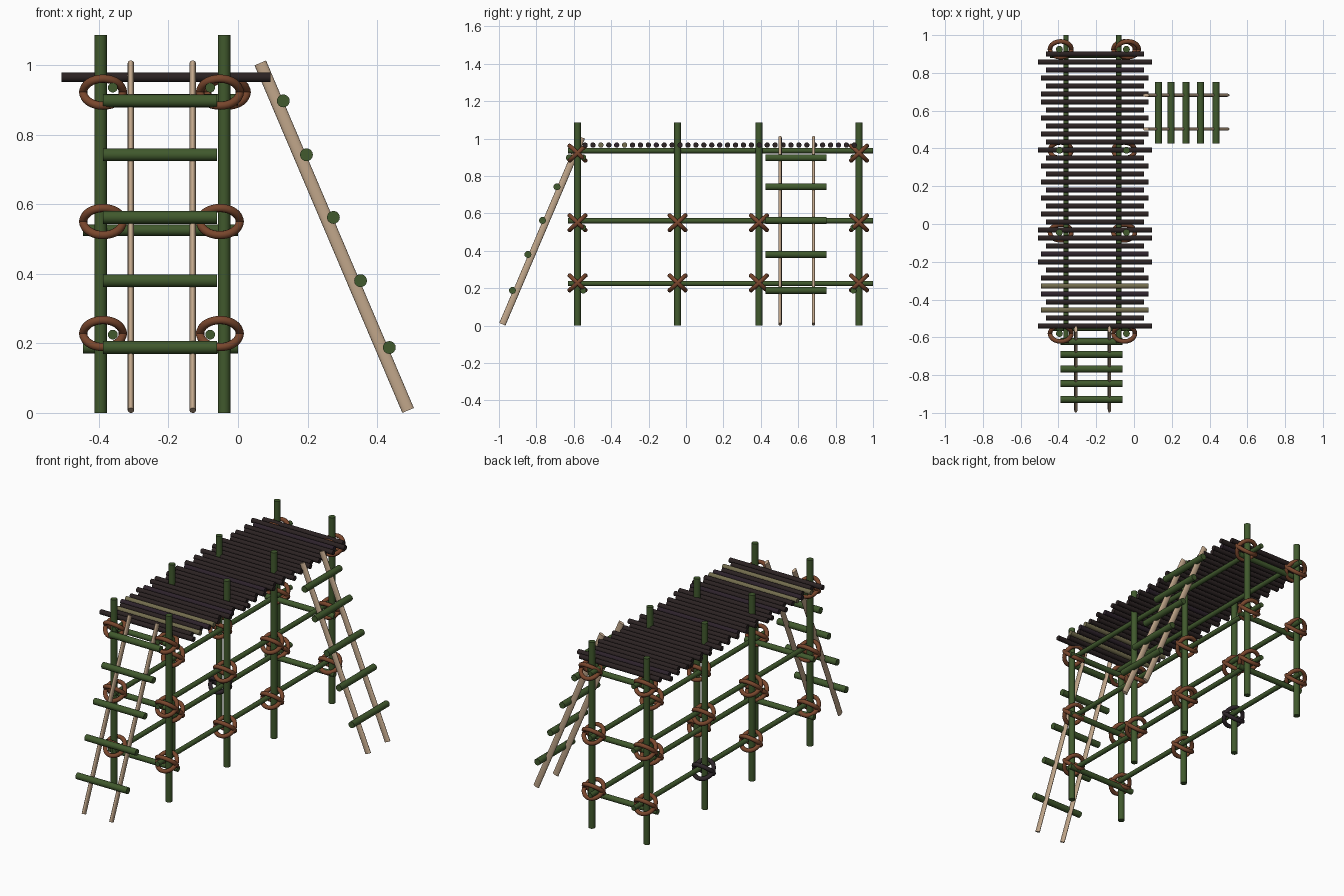
import bpy, math
from mathutils import Vector, Matrix

if "Cube" in bpy.data.objects:
    bpy.data.objects.remove(bpy.data.objects["Cube"])

def mat(name, rgb):
    m = bpy.data.materials.new(name)
    m.diffuse_color = (*rgb, 1)
    m.use_nodes = True
    m.node_tree.nodes["Principled BSDF"].inputs["Base Color"].default_value = m.diffuse_color
    return m

GREEN = mat("green_bamboo", (0.052, 0.100, 0.026))
DARK = mat("dark_wood", (0.024, 0.016, 0.016))
PLUM = mat("plum_wood", (0.026, 0.016, 0.024))
KHAKI = mat("dry_bamboo", (0.17, 0.15, 0.075))
ROPE = mat("brown_rope", (0.19, 0.062, 0.026))
BLACK_ROPE = mat("dark_rope", (0.026, 0.018, 0.022))
TAN = mat("tan_wood", (0.54, 0.39, 0.26))

def finish(name, m):
    o = bpy.context.object
    o.name = name
    o.data.materials.append(m)
    bpy.ops.object.shade_smooth_by_angle(angle=math.radians(40))
    return o

def pole(name, a, b, r, m, side=None, flat=1.0):
    """Round pole from a to b; flat squashes it along the 'side' direction."""
    a, b = Vector(a), Vector(b)
    d = b - a
    bpy.ops.mesh.primitive_cylinder_add(vertices=16, radius=r, depth=d.length)
    o = finish(name, m)
    z = d.normalized()
    x = Vector(side) if side else z.orthogonal().normalized()
    y = z.cross(x)
    rot = Matrix((x, y, z)).transposed().to_4x4()
    o.data.transform(Matrix.Translation((a + b) / 2) @ rot @ Matrix.Diagonal((flat, 1, 1, 1)))
    return o

def lashing(x, y, z, m=ROPE):
    """Two crossed rope rings."""
    for i, s in enumerate((1, -1)):
        bpy.ops.mesh.primitive_torus_add(
            major_radius=0.057, minor_radius=0.012, major_segments=32, minor_segments=10,
            location=(x, y, z), rotation=(s * math.radians(43), 0, 0))
        finish("rope_lashing", m)

POST_X = (-0.395, -0.04)
RAIL_X = (-0.36, -0.08)
ROPE_X = (-0.388, -0.052)
POST_Y = (-0.58, -0.045, 0.39, 0.925)

# upright posts
for x in POST_X:
    for y in POST_Y:
        pole("upright_post", (x, y, 0), (x, y, 1.087), 0.018, GREEN)

# long rails
for x in RAIL_X:
    for z in (0.225, 0.56, 0.935):
        pole("long_rail", (x, -0.63, z), (x, 1.0, z), 0.014, GREEN)

# cross rails at both ends
for y in (-0.55, 0.895):
    for z in (0.187, 0.525, 0.9):
        pole("cross_rail", (-0.445 if z < 0.8 else -0.41, y, z), (0.0, y, z), 0.016, GREEN)

# rope lashings; the top level is tied only at the corners
for x in ROPE_X:
    for j, y in enumerate(POST_Y):
        for z in (0.228, 0.55, 0.922):
            if z > 0.8 and j in (1, 2):
                continue
            dark = x < -0.2 and j == 2 and z < 0.3
            dx = 0.02 if (z > 0.8 and j == 3 and x > -0.2) else 0
            lashing(x + dx, y, z, BLACK_ROPE if dark else ROPE)

# deck poles: s short, m medium, l long (listed from back to front)
SPAN = {"s": (-0.465, 0.052), "m": (-0.492, 0.077), "l": (-0.508, 0.094)}
LENGTHS = "slsmsmmsmsmsl" + "smsmsmsmsml" + "smlsmsmsmsmsl"
N = 35
for i in range(N):
    y = 0.9 - i * 1.44 / (N - 1)
    c = LENGTHS[-1] if i == N - 1 else LENGTHS[i]
    if i in (12, 22, 26):
        c = "l"
    m = KHAKI if i in (29, 32) else PLUM if i in (2, 17, 25, 30) else DARK
    if i in (29, 32):
        c = "m"
    pole("deck_pole", (SPAN[c][0], y, 0.965), (SPAN[c][1], y, 0.965), 0.0142, m)

# ladders: flattened legs with rungs tied on the outer face
RUNG_Z = (0.188, 0.38, 0.562, 0.742, 0.897)
for x in (-0.308, -0.13):
    pole("front_ladder_leg", (x, -0.982, 0.007), (x, -0.557, 1.006), 0.018, TAN, (1, 0, 0), 0.5)
for y in (0.503, 0.682):
    pole("side_ladder_leg", (0.489, y, 0.007), (0.064, y, 1.006), 0.018, TAN, (0, 1, 0), 0.5)
for z in RUNG_Z:
    off = 0.435 - (z - 0.188) * 0.43
    pole("front_ladder_rung", (-0.388, -off - 0.493, z), (-0.06, -off - 0.493, z), 0.0185, GREEN)
    pole("side_ladder_rung", (off, 0.425, z), (off, 0.752, z), 0.0185, GREEN)
